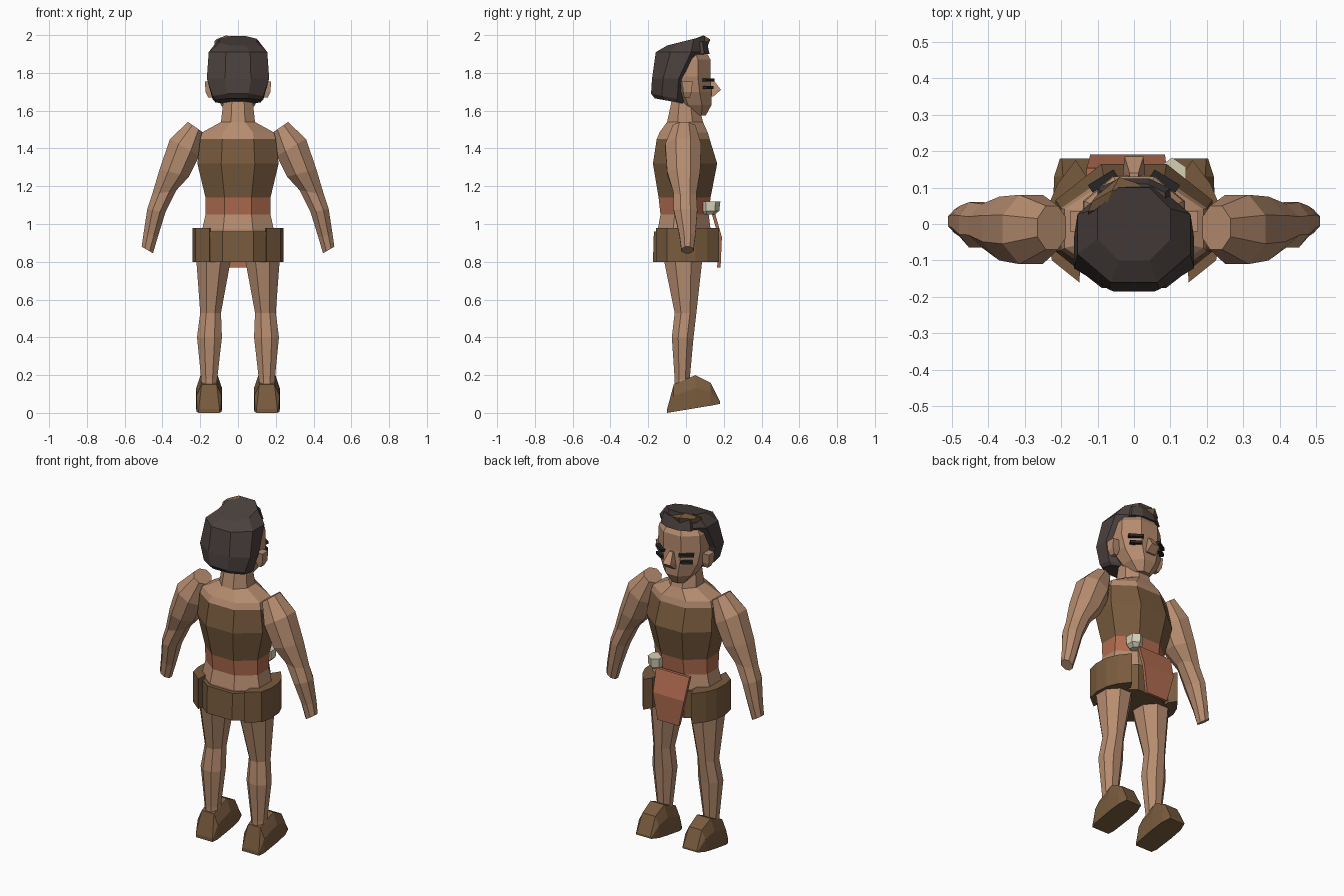
import bpy, bmesh, math
from mathutils import Vector, Matrix

cube = bpy.data.objects.get("Cube")
if cube:
    bpy.data.objects.remove(cube, do_unlink=True)


def material(name, rgb):
    m = bpy.data.materials.new(name)
    m.use_nodes = True
    color = (*rgb, 1)
    m.diffuse_color = color
    bsdf = next(n for n in m.node_tree.nodes if n.type == 'BSDF_PRINCIPLED')
    bsdf.inputs["Base Color"].default_value = color
    return m


SKIN = material("skin tan", (.47, .265, .16))
HIDE = material("hide brown", (.19, .105, .048))
RED = material("clay red", (.44, .15, .08))
HAIR = material("dark hair", (.07, .053, .048))
BONE = material("bone white", (.68, .63, .47))
INK = material("ink black", (.02, .018, .018))


def ring(c, u, v, n=8):
    """Flat-sided ring that spans c +- u and c +- v."""
    c, u, v = Vector(c), Vector(u), Vector(v)
    k = 1 / math.cos(math.pi / n)
    angles = [2 * math.pi * (i + .5) / n for i in range(n)]
    return [c + u * k * math.cos(a) + v * k * math.sin(a) for a in angles]


def level(z, half_x, back, front, tilt=0, x=0, n=8):
    """Near-horizontal ring; tilt raises its +y side."""
    half_y = (front - back) / 2
    return ring((x, (back + front) / 2, z), (half_x, 0, 0), (0, half_y, tilt), n)


def loft(name, rings, mat, bands=None):
    """Skin a list of rings; bands gives a material per strip."""
    bm = bmesh.new()
    rows = [[bm.verts.new(p) for p in r] for r in rings]
    n = len(rows[0])
    mats = [mat] + sorted(set(bands or []) - {mat}, key=lambda m: m.name)
    for j, (a, b) in enumerate(zip(rows, rows[1:])):
        for i in range(n):
            k = (i + 1) % n
            f = bm.faces.new((a[i], a[k], b[k], b[i]))
            f.material_index = mats.index(bands[j]) if bands else 0
    bm.faces.new(rows[0])
    bm.faces.new(rows[-1])
    bmesh.ops.recalc_face_normals(bm, faces=bm.faces)
    me = bpy.data.meshes.new(name)
    bm.to_mesh(me)
    bm.free()
    for m in mats:
        me.materials.append(m)
    ob = bpy.data.objects.new(name, me)
    bpy.context.collection.objects.link(ob)
    return ob


def box(name, center, size, mat, turn=0):
    x, y, z = (s / 2 for s in size)
    place = Matrix.Translation(center) @ Matrix.Rotation(turn, 4, 'Z')
    rings = [[place @ Vector((a * x, b * y, h)) for a, b in ((-1, -1), (1, -1), (1, 1), (-1, 1))]
             for h in (-z, z)]
    return loft(name, rings, mat)


# Torso with tunic and belt bands
torso = [(.82, .17, -.13, .1), (.97, .19, -.15, .13), (1.05, .172, -.135, .12),
         (1.14, .172, -.145, .13), (1.32, .215, -.175, .165), (1.45, .2, -.155, .125),
         (1.485, .19, -.14, .115), (1.54, .09, -.1, .09), (1.68, .075, -.07, .055)]
loft("torso", [level(*t) for t in torso], SKIN,
     [SKIN, SKIN, RED, HIDE, HIDE, SKIN, SKIN, SKIN])

# Head and hair
head = [(1.575, .045, .03, .105), (1.63, .09, -.04, .135), (1.7, .125, -.08, .135),
        (1.78, .14, -.1, .13), (1.87, .135, -.1, .13), (1.94, .09, -.08, .09)]
loft("head", [level(*h) for h in head], SKIN)
hair = [(1.65, .12, -.165, 0, -.015), (1.67, .135, -.185, .01, -.02),
        (1.77, .165, -.18, .02, 0), (1.91, .155, -.16, .105, 0), (1.97, .1, -.1, .1, .025)]
loft("hair", [level(*h) for h in hair], HAIR)
loft("hair_front", [level(1.9, .1, .03, .125), level(1.965, .085, .03, .11)], HAIR)
loft("nose", [level(1.675, .03, .1, .145, n=4), level(1.71, .026, .1, .185, n=4),
              level(1.77, .012, .1, .14, n=4)], SKIN)

# Hair ornament lying on the front of the crown
loft("hair_ornament", [ring((-.115, .05, 1.955), (.01, .02, 0), (0, .01, .02), 6),
                       ring((-.06, .075, 1.955), (.02, .045, 0), (0, .015, .038), 6),
                       ring((.015, .09, 1.955), (.005, .015, 0), (0, .005, .012), 6)], HIDE)

# Arm stations: outer x, z, inner x, z, back y, front y
ARM = [(.265, 1.54, .185, 1.485, -.07, .05), (.36, 1.45, .205, 1.36, -.11, .08),
       (.415, 1.29, .26, 1.25, -.1, .075), (.455, 1.155, .325, 1.18, -.065, .055),
       (.48, 1.08, .385, 1.06, -.065, .06), (.5, .95, .425, .93, -.035, .05),
       (.51, .88, .45, .845, -.025, .04)]
# Leg levels: z, outer x, inner x, back y, front y
LEG = [(.1, .195, .11, -.06, .02), (.18, .195, .11, -.06, .02), (.4, .217, .085, -.075, .04),
       (.53, .2, .09, -.06, .055), (.8, .22, .04, -.115, .085), (.9, .2, .03, -.12, .09)]
# Foot sections along y: y, bottom z, top z, half width at bottom and top
FOOT = [(-.1, 0, .02, .055, .055), (-.065, .006, .15, .066, .04), (.05, .025, .2, .069, .045),
        (.13, .038, .16, .066, .042), (.18, .048, .06, .05, .045)]
# Plan outline of the side flaps of the skirt
FLAP = [(.15, -.16), (.225, -.1), (.24, -.03), (.235, .05), (.21, .11), (.16, .175), (.13, .13)]

for s, side in ((1, "left"), (-1, "right")):
    arm = []
    for xo, zo, xi, zi, back, front in ARM:
        arm.append(ring((s * (xo + xi) / 2, (back + front) / 2, (zo + zi) / 2),
                        (s * (xo - xi) / 2, 0, (zo - zi) / 2), (0, (front - back) / 2, 0)))
    loft(side + "_arm", arm, SKIN)
    loft(side + "_leg", [level(z, (o - i) / 2, b, f, 0, s * (o + i) / 2)
                         for z, o, i, b, f in LEG], SKIN)

    foot = []
    for y, low, high, wide, slim in FOOT:
        mid = low + (high - low) * .6
        outline = ((-wide, low), (wide, low), (wide, mid), (slim, high), (-slim, high), (-wide, mid))
        foot.append([Vector((s * .153 + x, y, z)) for x, z in outline])
    loft(side + "_shoe", foot, HIDE)

    loft(side + "_skirt_flap", [[Vector((s * x, y, z)) for x, y in FLAP] for z in (.8, .98)], HIDE)
    loft(side + "_ear", [level(1.67, .012, -.01, .02, 0, s * .145, 4),
                         level(1.7, .022, -.015, .03, 0, s * .15, 4),
                         level(1.755, .02, -.02, .035, 0, s * .155, 4)], SKIN)
    for name, z, width in (("brow", 1.763, .082), ("eye", 1.722, .065)):
        box(side + "_" + name, (s * .085, .118, z), (width, .024, .016), INK, -s * .55)

# Skirt body
loft("skirt", [level(.8, .2, -.175, .135), level(.96, .2, -.17, .135)], HIDE)

# Hanging front cloth
cloth = []
for z, left, right, y in ((1.06, -.13, .09, .135), (.93, -.12, .085, .172), (.77, -.08, .06, .165)):
    cloth.append([Vector(p) for p in ((left, y, z), (right, y, z),
                                      (right, y + .018, z), (left, y + .018, z))])
loft("front_cloth", cloth, RED)

# Bone charm on the belt
loft("belt_charm", [level(1.05, .022, .1, .15, 0, .1, 6), level(1.07, .036, .09, .17, 0, .105, 6),
                    level(1.12, .038, .085, .175, 0, .105, 6)], BONE)
